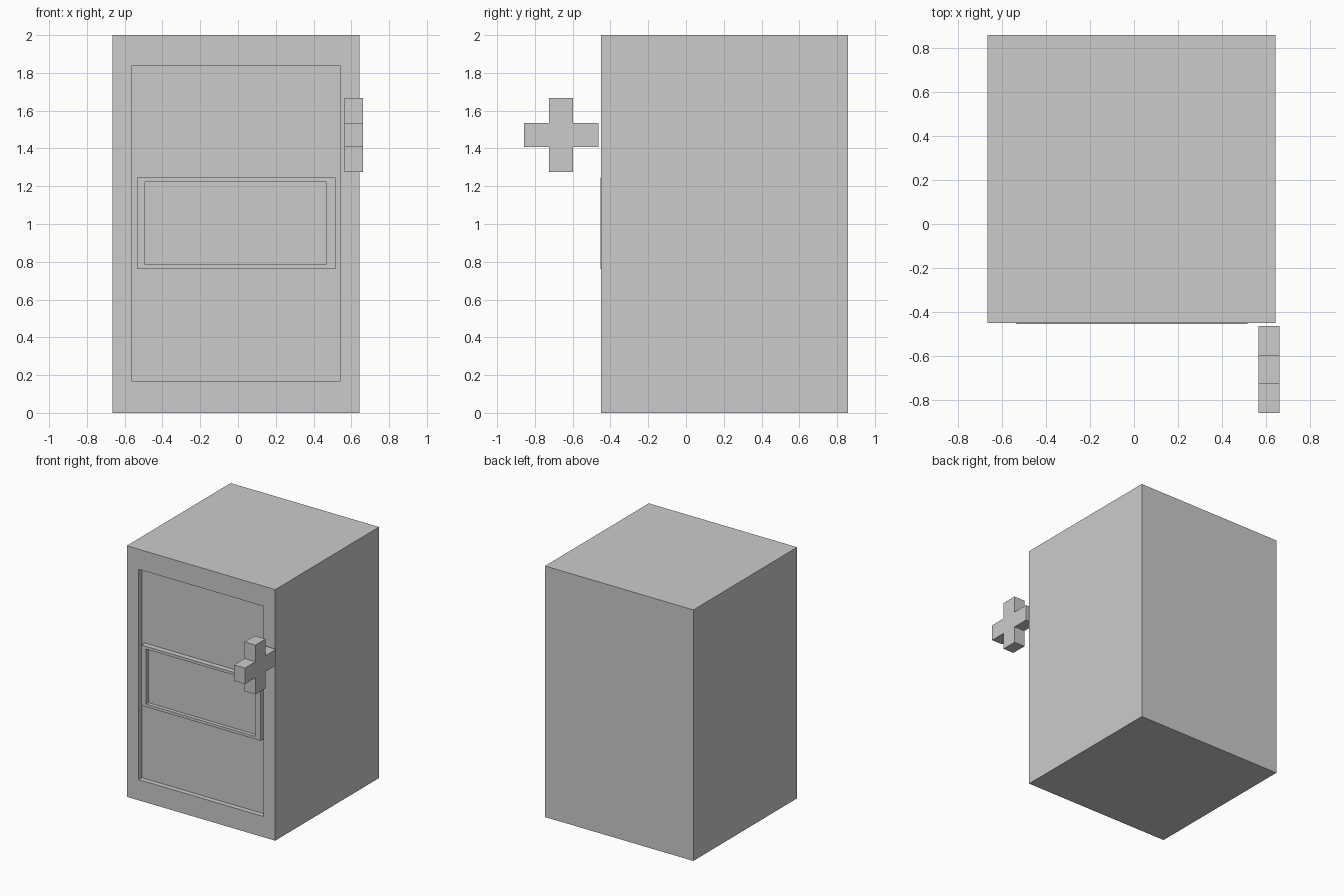
import bpy, bmesh
from mathutils import Vector

if "Cube" in bpy.data.objects:
    bpy.data.objects.remove(bpy.data.objects["Cube"])


def finish(bm, name):
    bmesh.ops.recalc_face_normals(bm, faces=bm.faces[:])
    mesh = bpy.data.meshes.new(name)
    bm.to_mesh(mesh)
    bm.free()
    obj = bpy.data.objects.new(name, mesh)
    bpy.context.collection.objects.link(obj)
    return obj


def recessed_box(name, lo, hi, opening, depth):
    """Box whose front (-y) face has a rectangular recess (x0, x1, z0, z1)."""
    bm = bmesh.new()
    bmesh.ops.create_cube(bm, size=1)
    lo, hi = Vector(lo), Vector(hi)
    for v in bm.verts:
        v.co = Vector([hi[i] if v.co[i] > 0 else lo[i] for i in range(3)])
    bm.normal_update()
    front = min(bm.faces, key=lambda f: f.calc_center_median().y)
    # inset the front face, then fit the inner loop to the opening
    bmesh.ops.inset_region(bm, faces=[front], thickness=0.02)
    c = front.calc_center_median()
    x0, x1, z0, z1 = opening
    for v in front.verts:
        v.co.x = x1 if v.co.x > c.x else x0
        v.co.z = z1 if v.co.z > c.z else z0
    # push the inner face back to form the recess
    bmesh.ops.inset_region(bm, faces=[front], thickness=0.005)
    for v in front.verts:
        v.co.x = x1 if v.co.x > c.x else x0
        v.co.z = z1 if v.co.z > c.z else z0
        v.co.y += depth
    return finish(bm, name)


def cross_handle(name, x0, x1, ys, zs):
    """Plus-shaped profile in the YZ plane, extruded along x."""
    (a, b, c, d), (p, q, r, s) = ys, zs
    outline = [(b, p), (c, p), (c, q), (d, q), (d, r), (c, r),
               (c, s), (b, s), (b, r), (a, r), (a, q), (b, q)]
    bm = bmesh.new()
    face = bm.faces.new([bm.verts.new((x0, y, z)) for y, z in outline])
    ext = bmesh.ops.extrude_face_region(bm, geom=[face], use_keep_orig=True)
    moved = [g for g in ext["geom"] if isinstance(g, bmesh.types.BMVert)]
    bmesh.ops.translate(bm, verts=moved, vec=(x1 - x0, 0, 0))
    return finish(bm, name)


# Cabinet body with the recessed front
recessed_box("cabinet_body", (-0.665, -0.45, 0), (0.643, 0.857, 2),
             (-0.56, 0.54, 0.165, 1.84), 0.04)

# Framed panel standing in the recess
recessed_box("front_panel", (-0.535, -0.453, 0.763), (0.515, -0.41, 1.245),
             (-0.493, 0.467, 0.785, 1.223), 0.03)

# Cross-shaped handle in front of the right edge
cross_handle("cross_handle", 0.565, 0.661,
             (-0.857, -0.725, -0.597, -0.463), (1.275, 1.408, 1.535, 1.668))
